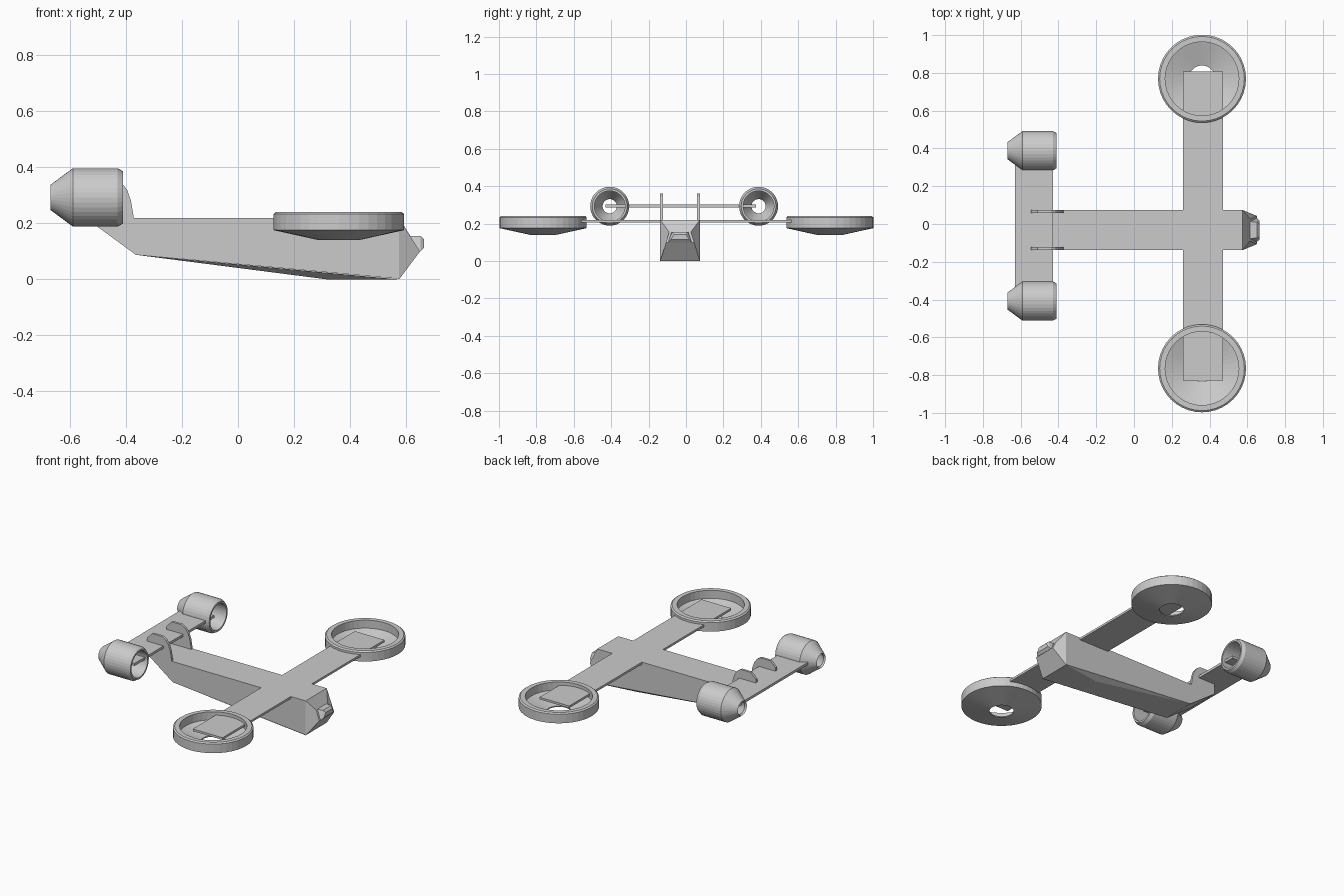
import bpy, bmesh, math
from mathutils import Matrix, Vector

if "Cube" in bpy.data.objects:
    bpy.data.objects.remove(bpy.data.objects["Cube"])

grey = bpy.data.materials.new("plain grey")
grey.diffuse_color = (0.6, 0.6, 0.6, 1)
grey.use_nodes = True
grey.node_tree.nodes["Principled BSDF"].inputs["Base Color"].default_value = grey.diffuse_color
MID = -0.032  # body centre line in y


def finish(name, bm):
    bmesh.ops.recalc_face_normals(bm, faces=bm.faces[:])
    me = bpy.data.meshes.new(name)
    bm.to_mesh(me)
    bm.free()
    me.materials.append(grey)
    ob = bpy.data.objects.new(name, me)
    bpy.context.collection.objects.link(ob)
    return ob


def box(name, x0, x1, y0, y1, z0, z1):
    bm = bmesh.new()
    bmesh.ops.create_cube(bm, size=1)
    for v in bm.verts:
        v.co = Vector(((x0 + x1) / 2 + v.co.x * (x1 - x0),
                       (y0 + y1) / 2 + v.co.y * (y1 - y0),
                       (z0 + z1) / 2 + v.co.z * (z1 - z0)))
    return finish(name, bm)


def plate(name, outline, y0, y1):
    """Extrude an xz outline along y."""
    bm = bmesh.new()
    face = bm.faces.new([bm.verts.new((x, y0, z)) for x, z in outline])
    ext = bmesh.ops.extrude_face_region(bm, geom=[face])
    for g in ext["geom"]:
        if isinstance(g, bmesh.types.BMVert):
            g.co.y = y1
    return finish(name, bm)


def lathe(name, profile, matrix, n=32):
    """Revolve a closed (radius, height) profile about local z."""
    bm = bmesh.new()
    rings = []
    for i in range(n):
        a = 2 * math.pi * i / n
        rings.append([bm.verts.new(matrix @ Vector((r * math.cos(a), r * math.sin(a), h)))
                      for r, h in profile])
    m = len(profile)
    for i in range(n):
        p, q = rings[i], rings[(i + 1) % n]
        for j in range(m):
            k = (j + 1) % m
            bm.faces.new((p[j], q[j], q[k], p[k]))
    return finish(name, bm)


def loft(name, sections):
    """Join rectangular rings: each is (top x, top z, top half width, bottom x, z, half width)."""
    bm = bmesh.new()
    rings = []
    for tx, tz, tw, bx, bz, bw in sections:
        rings.append([bm.verts.new(c) for c in (
            (tx, MID - tw, tz), (tx, MID + tw, tz), (bx, MID + bw, bz), (bx, MID - bw, bz))])
    for p, q in zip(rings, rings[1:]):
        for j in range(4):
            k = (j + 1) % 4
            bm.faces.new((p[j], p[k], q[k], q[j]))
    bm.faces.new(rings[0])
    bm.faces.new(rings[-1])
    return finish(name, bm)


# Body: long beam with a sloped tail and a shallow keel below
W = 0.106
plate("body", [(-0.545, 0.22), (-0.365, 0.088), (0.575, 0.002), (0.575, 0.22)], MID - W, MID + W)
bm = bmesh.new()
a, b, c, d, e, f = [bm.verts.new(p) for p in (
    (-0.365, MID - W, 0.088), (-0.365, MID + W, 0.088),
    (0.32, MID + 0.07, 0), (0.575, MID + W, 0),
    (0.575, MID - W, 0), (0.32, MID - 0.07, 0))]
for vs in ((a, b, c, f), (f, c, d, e), (a, f, e), (b, d, c), (a, e, d, b)):
    bm.faces.new(vs)
finish("keel", bm)

# Nose: tapered front and a small blunt tip
loft("nose", [(0.575, 0.22, W, 0.575, 0, W),
              (0.615, 0.155, 0.058, 0.65, 0.10, 0.075)])
loft("nose_tip", [(0.61, 0.155, 0.045, 0.64, 0.10, 0.065),
                  (0.652, 0.155, 0.042, 0.652, 0.10, 0.062),
                  (0.665, 0.142, 0.032, 0.665, 0.115, 0.05)])

# Wing and tail plane
box("wing", 0.26, 0.47, -0.828, 0.808, 0.206, 0.22)
box("tail_plane", -0.63, -0.43, -0.43, 0.375, 0.286, 0.302)

# Twin fins carrying the tail plane
fin = [(-0.545, 0.22), (-0.372, 0.22), (-0.382, 0.28), (-0.395, 0.318),
       (-0.415, 0.345), (-0.44, 0.36), (-0.51, 0.36), (-0.545, 0.325)]
for side, y in (("right", MID - W), ("left", MID + W - 0.015)):
    plate("fin_" + side, fin, y, y + 0.015)

# Lift rings at the wing ends: open bowls with a hole in the bottom
bowl = [(0.07, 0.14), (0.233, 0.176), (0.233, 0.234), (0.224, 0.241),
        (0.195, 0.241), (0.195, 0.19), (0.07, 0.147)]
for side, y in (("right", -0.764), ("left", 0.769)):
    lathe("lift_ring_" + side, bowl, Matrix.Translation((0.36, y, 0)), 40)

# Rear thrusters: open shells pointing along x
shell = [(0.045, -0.67), (0.104, -0.59), (0.104, -0.43), (0.093, -0.41),
         (0.082, -0.41), (0.082, -0.58), (0.038, -0.66)]
turn = Matrix.Rotation(math.pi / 2, 4, 'Y')  # local z becomes x
for side, y in (("right", -0.408), ("left", 0.388)):
    lathe("thruster_" + side, shell, Matrix.Translation((0, y, 0.293)) @ turn, 36)
